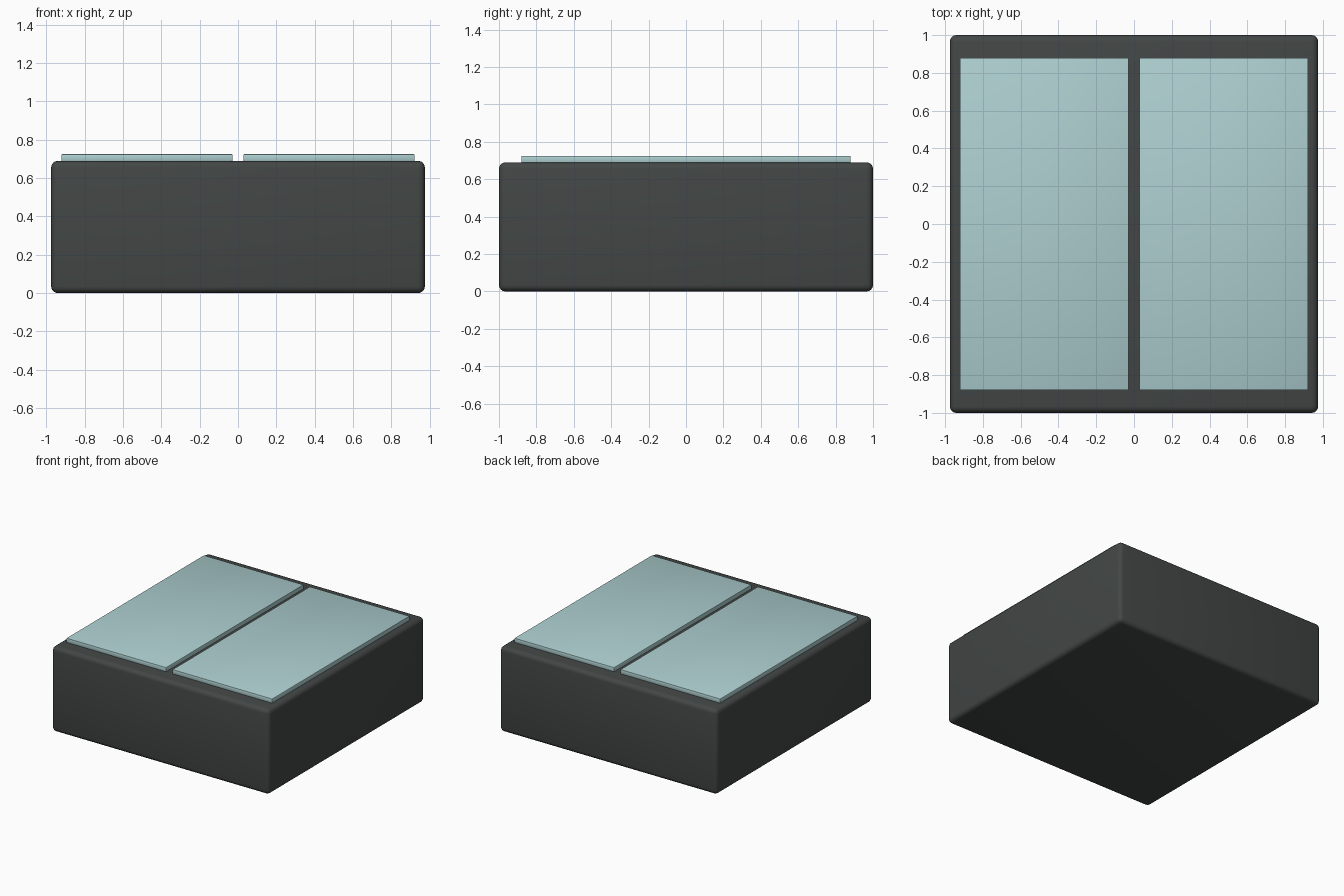
import bpy
import math

if "Cube" in bpy.data.objects:
    bpy.data.objects.remove(bpy.data.objects["Cube"])


def material(name, colour):
    mat = bpy.data.materials.new(name)
    mat.diffuse_color = colour
    mat.use_nodes = True
    mat.node_tree.nodes["Principled BSDF"].inputs["Base Color"].default_value = mat.diffuse_color
    return mat


def rounded_box(name, lo, hi, bevel, segments, mat):
    size = [b - a for a, b in zip(lo, hi)]
    centre = [(a + b) / 2 for a, b in zip(lo, hi)]
    bpy.ops.mesh.primitive_cube_add(size=1, location=centre)
    ob = bpy.context.object
    ob.name = name
    ob.scale = size
    bpy.ops.object.transform_apply(location=False, rotation=False, scale=True)
    mod = ob.modifiers.new("soft_edges", 'BEVEL')
    mod.width = bevel
    mod.segments = segments
    bpy.ops.object.modifier_apply(modifier=mod.name)
    bpy.ops.object.shade_smooth_by_angle(angle=math.radians(40))
    ob.data.materials.append(mat)
    return ob


dark = material("dark_grey", (0.055, 0.062, 0.06, 1))
glass = material("pale_glass", (0.42, 0.62, 0.63, 1))

# Main block
rounded_box("body", (-0.975, -1, 0), (0.975, 1, 0.69), 0.035, 4, dark)

# Two glass panels lying on the top
for side, label in ((-1, "left"), (1, "right")):
    x = side * 0.475
    rounded_box(label + "_glass_panel", (x - 0.447, -0.88, 0.688),
                (x + 0.447, 0.88, 0.725), 0.005, 2, glass)
